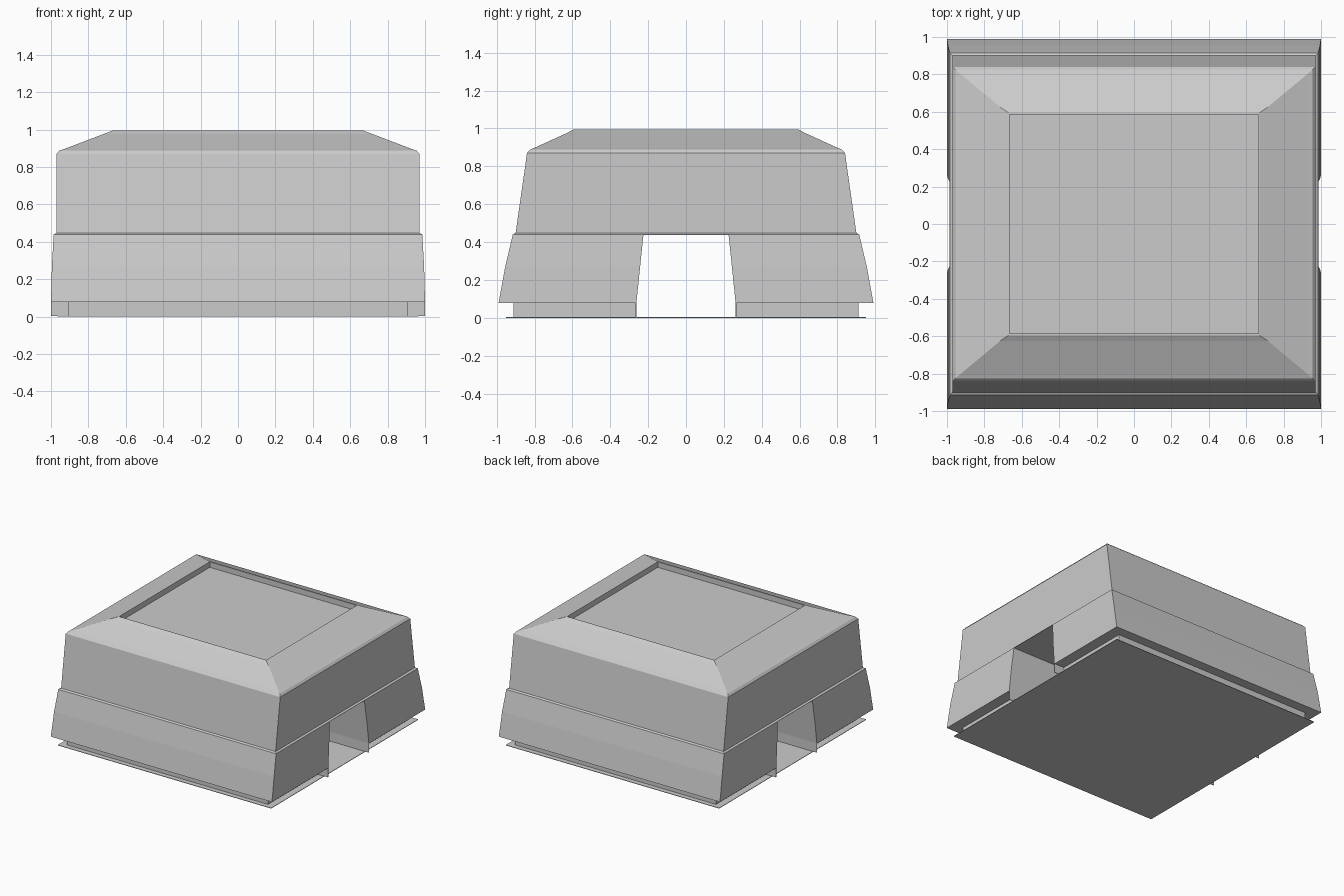
import bpy, bmesh

if "Cube" in bpy.data.objects:
    bpy.data.objects.remove(bpy.data.objects["Cube"])


def make_object(name, bm):
    bmesh.ops.recalc_face_normals(bm, faces=bm.faces)
    mesh = bpy.data.meshes.new(name)
    bm.to_mesh(mesh)
    bm.free()
    obj = bpy.data.objects.new(name, mesh)
    bpy.context.collection.objects.link(obj)
    return obj


def loft(name, rings):
    """Closed solid through point rings of equal length."""
    bm = bmesh.new()
    loops = [[bm.verts.new(p) for p in ring] for ring in rings]
    n = len(loops[0])
    for a, b in zip(loops, loops[1:]):
        for i in range(n):
            j = (i + 1) % n
            bm.faces.new((a[i], a[j], b[j], b[i]))
    bm.faces.new(loops[0][::-1])
    bm.faces.new(loops[-1])
    return make_object(name, bm)


def rect(x, y, z):
    return [(-x, -y, z), (x, -y, z), (x, y, z), (-x, y, z)]


def box(name, centre, size):
    bm = bmesh.new()
    bmesh.ops.create_cube(bm, size=1)
    bmesh.ops.scale(bm, vec=size, verts=bm.verts)
    bmesh.ops.translate(bm, vec=centre, verts=bm.verts)
    return make_object(name, bm)


# Building body: plinth, flared lower wall, upper wall, bevelled roof, sunken roof deck
levels = [
    (0.91, 0.91, 0.004), (0.91, 0.91, 0.078),
    (1.00, 0.99, 0.078), (0.995, 0.955, 0.27), (0.985, 0.915, 0.44),
    (0.97, 0.90, 0.448), (0.97, 0.84, 0.87),
    (0.955, 0.825, 0.888), (0.925, 0.80, 0.898),
    (0.715, 0.625, 0.978), (0.67, 0.595, 0.995),
    (0.665, 0.585, 0.995), (0.665, 0.585, 0.95),
]
body = loft("building_body", [rect(*level) for level in levels])

# Drive-through opening, cut from side to side
half = [(0.262, -0.1), (0.262, 0.08), (0.225, 0.438)]
outline = half + [(-y, z) for y, z in reversed(half)]
cutter = loft("passage_cutter", [[(x, y, z) for y, z in outline] for x in (-1.2, 1.2)])
cutter.hide_render = True
cutter.hide_set(True)
cut = body.modifiers.new("passage", 'BOOLEAN')
cut.operation = 'DIFFERENCE'
cut.solver = 'EXACT'
cut.object = cutter

# Jamb flanges that carry the passage walls down to the ground
for sx in (-1, 1):
    for sy in (-1, 1):
        box("jamb_flange", (sx * 0.953, sy * 0.2645, 0.041), (0.094, 0.005, 0.074))

# Thin ground plate
box("ground_plate", (0, 0, 0.002), (1.93, 1.90, 0.004))
